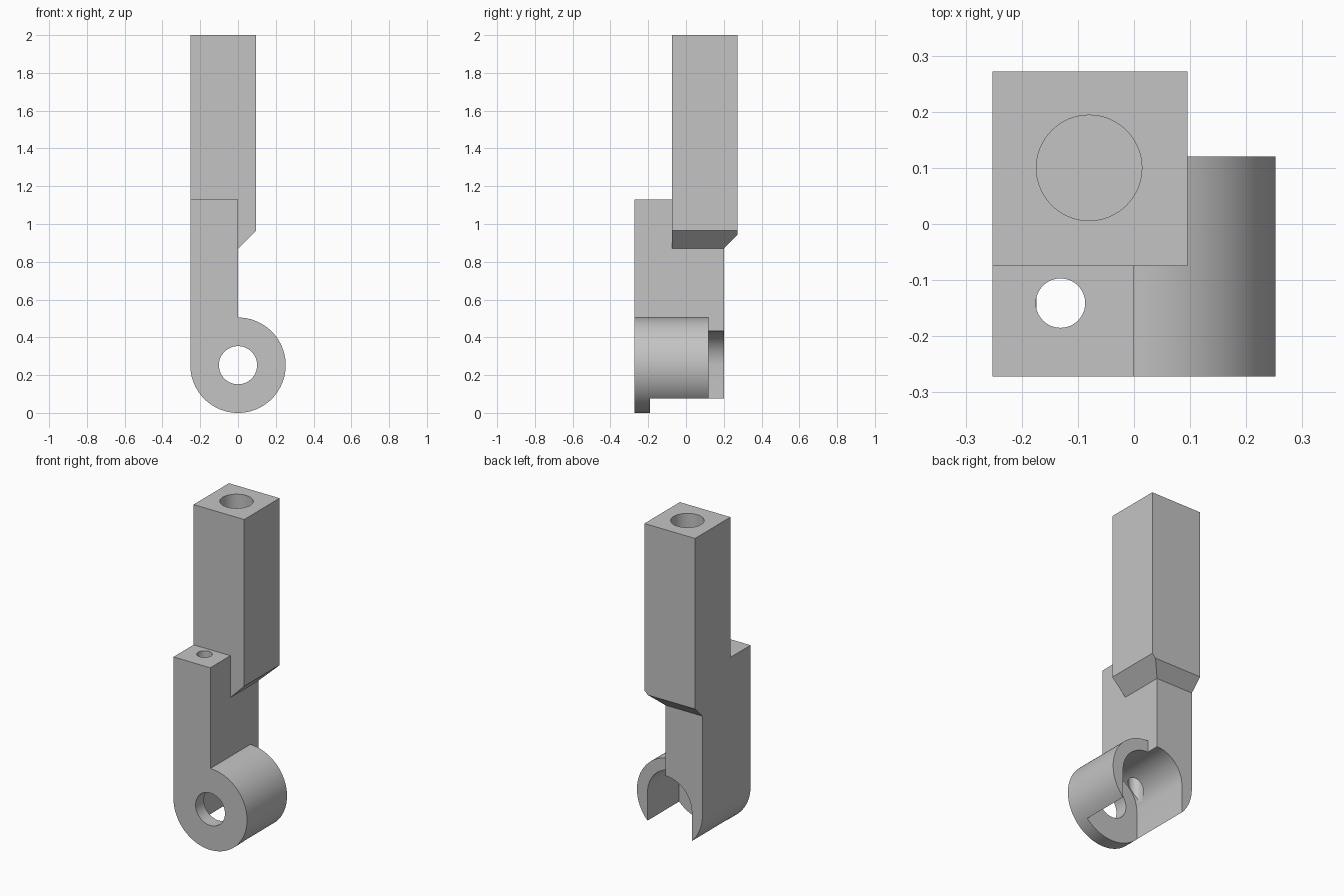
import bpy, bmesh, math
from mathutils import Vector

cube = bpy.data.objects.get("Cube")
if cube:
    bpy.data.objects.remove(cube, do_unlink=True)

grey = bpy.data.materials.new("plain_grey")
grey.use_nodes = True
colour = (0.55, 0.55, 0.55, 1)
grey.diffuse_color = colour
for node in grey.node_tree.nodes:
    if node.type == 'BSDF_PRINCIPLED':
        node.inputs["Base Color"].default_value = colour

R = 0.2525          # outer radius of the eye
INNER = 0.18        # half width of the slot
FRONT, BACK = -0.272, 0.2


def finish(name, bm):
    bmesh.ops.recalc_face_normals(bm, faces=bm.faces)
    mesh = bpy.data.meshes.new(name)
    bm.to_mesh(mesh)
    bm.free()
    mesh.materials.append(grey)
    obj = bpy.data.objects.new(name, mesh)
    bpy.context.collection.objects.link(obj)
    return obj


def extrude_y(name, profile, y0, y1):
    """Extrude an (x, z) outline from y0 to y1."""
    bm = bmesh.new()
    face = bm.faces.new([bm.verts.new((x, y0, z)) for x, z in profile])
    ext = bmesh.ops.extrude_face_region(bm, geom=[face])
    verts = [g for g in ext["geom"] if isinstance(g, bmesh.types.BMVert)]
    bmesh.ops.translate(bm, verts=verts, vec=(0, y1 - y0, 0))
    return finish(name, bm)


def box(x0, x1, y0, y1, z0, z1):
    bm = bmesh.new()
    bmesh.ops.create_cube(bm, size=1)
    for v in bm.verts:
        v.co = Vector((x1 if v.co.x > 0 else x0,
                       y1 if v.co.y > 0 else y0,
                       z1 if v.co.z > 0 else z0))
    return bm


def arc(radius, start, end, steps):
    angles = [math.radians(start + (end - start) * i / steps) for i in range(steps + 1)]
    return [(radius * math.cos(a), R + radius * math.sin(a)) for a in angles]


def drill(name, x, y, radius, z0, z1):
    bm = bmesh.new()
    bmesh.ops.create_cone(bm, cap_ends=True, segments=64, radius1=radius,
                          radius2=radius, depth=z1 - z0)
    bmesh.ops.translate(bm, verts=bm.verts, vec=(x, y, (z0 + z1) / 2))
    return finish(name, bm)


def combine(body, tool, operation):
    tool.hide_render = True
    mod = body.modifiers.new(tool.name, 'BOOLEAN')
    mod.operation = operation
    mod.solver = 'EXACT'
    mod.object = tool
    bpy.context.view_layer.objects.active = body
    bpy.ops.object.modifier_apply(modifier=mod.name)
    bpy.data.objects.remove(tool, do_unlink=True)


# Lower arm with a rounded eye at its foot
outline = [(-R, 1.13)] + arc(R, 180, 450, 72) + [(0, 1.13)]
body = extrude_y("hinge_arm", outline, FRONT, BACK)

# The free half of the eye is shorter at the back
combine(body, finish("eye_step", box(0, 0.4, 0.12, 0.4, -0.1, 0.6)), 'DIFFERENCE')

# Upper block with mitred chamfers below its left and back sides
bm = box(-R, 0.095, -0.075, 0.272, 0.8, 2)
for point, normal in (((0, 0, 0.87), (1, 0, -1)), ((0, BACK, 0.87), (0, 1, -1))):
    cut = bmesh.ops.bisect_plane(bm, geom=bm.verts[:] + bm.edges[:] + bm.faces[:],
                                 plane_co=point, plane_no=normal, clear_outer=True)
    edges = [g for g in cut["geom_cut"] if isinstance(g, bmesh.types.BMEdge)]
    bmesh.ops.edgeloop_fill(bm, edges=edges)
combine(body, finish("upper_block", bm), 'UNION')

# Arched slot open at the back and below, leaving a front wall
slot = [(INNER, -0.1)] + arc(INNER, 0, 180, 48) + [(-INNER, -0.1)]
combine(body, extrude_y("slot", slot, -0.19, 0.4), 'DIFFERENCE')

# Round hole in the front wall
combine(body, extrude_y("pin_hole", arc(0.101, 0, 354.375, 63), -0.4, -0.1), 'DIFFERENCE')

# Narrow hole down into the slot, and blind socket in the top
combine(body, drill("narrow_hole", -0.131, -0.141, 0.044, 0.3, 1.3), 'DIFFERENCE')
combine(body, drill("top_socket", -0.08, 0.1, 0.094, 1.1, 2.2), 'DIFFERENCE')

bpy.ops.object.select_all(action='DESELECT')
body.select_set(True)
bpy.context.view_layer.objects.active = body
bpy.ops.object.shade_smooth_by_angle(angle=math.radians(30))
